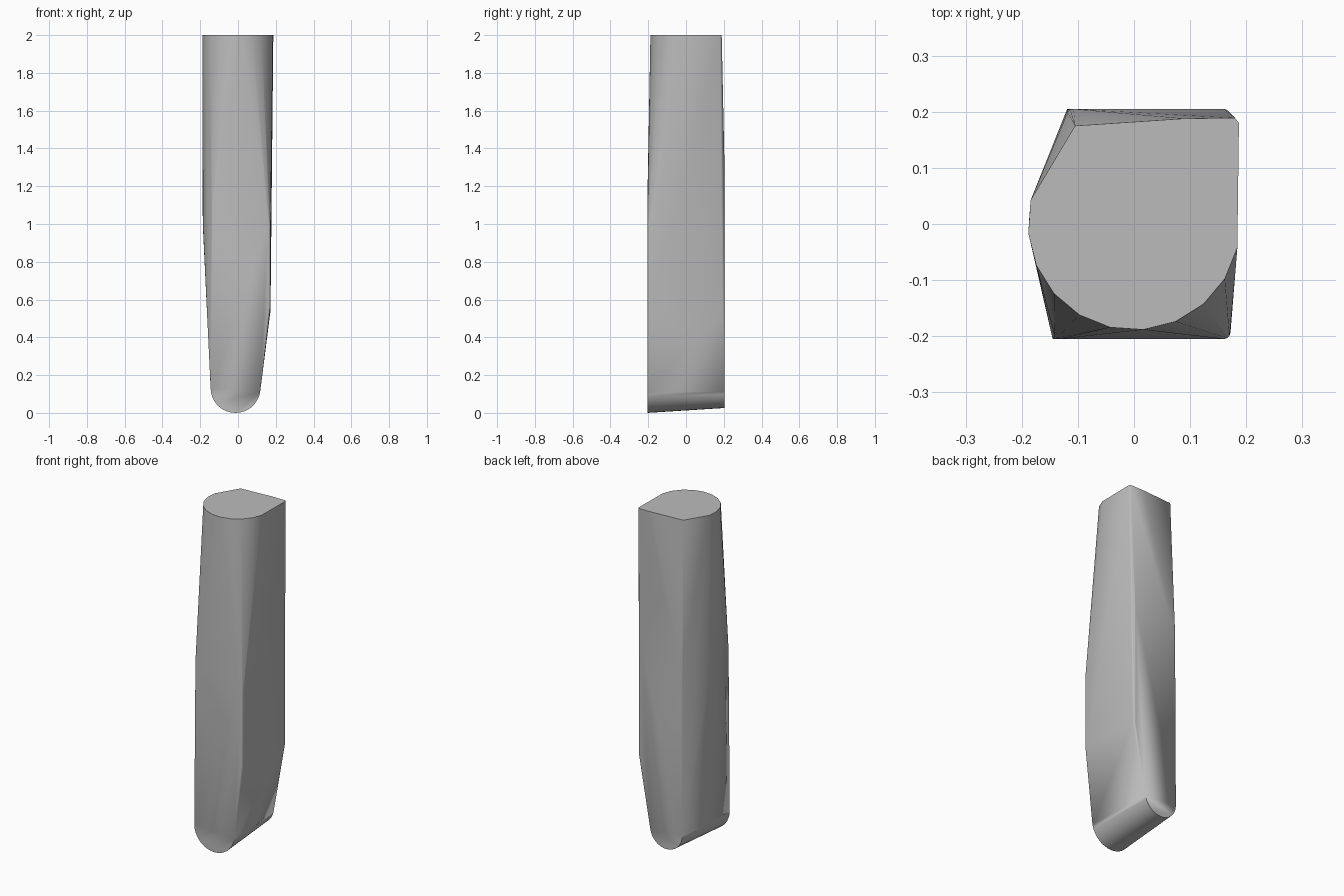
import bpy
import bmesh
from math import sin, cos, pi, radians

cube = bpy.data.objects.get("Cube")
if cube:
    bpy.data.objects.remove(cube, do_unlink=True)


def arc(radius, start, end, steps):
    """Points on an arc, angles in degrees."""
    angles = [radians(start + (end - start) * i / steps) for i in range(steps + 1)]
    return [(radius * cos(a), radius * sin(a)) for a in angles]


points = []

# Top outline: rounded front and right, squared corner at the back
round_side = arc(0.189, 167, 347, 10)
square_side = [(0.185, 0.1), (0.187, 0.18), (0.18, 0.189), (0.09, 0.188), (-0.105, 0.175)]
points += [(x, y, 2.0) for x, y in round_side + square_side]

# The rounded flank runs straight down to mid height
points += [(x, y, 1.0) for x, y in arc(0.187, 165, 198, 3)]

# Rounded foot, tapering towards the back
for y, radius in ((-0.205, 0.132), (0.205, 0.106)):
    points += [(x - 0.013, y, z + 0.132) for x, z in arc(radius, 180, 360, 18)]

# Flat front, back and side: long edges with narrow rounded corners
r = 0.012
for x, y, low, high in ((0.172, -0.205, 0.56, 1.0),
                        (0.172, 0.205, 0.54, 1.25),
                        (-0.143, -0.205, 0.3, 1.1),
                        (-0.12, 0.205, 0.3, 1.2)):
    sx, sy = (1 if x > 0 else -1), (1 if y > 0 else -1)
    for z in (low, high):
        for cx, cy in arc(r, 0, 90, 3):
            points.append((x + sx * (cx - r), y + sy * (cy - r), z))

# Wrap the outlines into one solid block
bm = bmesh.new()
for p in points:
    bm.verts.new(p)
hull = bmesh.ops.convex_hull(bm, input=bm.verts[:])
unused = {g for g in hull["geom_interior"] + hull["geom_unused"]
          if isinstance(g, bmesh.types.BMVert)}
bmesh.ops.delete(bm, geom=list(unused), context="VERTS")
bmesh.ops.dissolve_limit(bm, angle_limit=radians(0.5), verts=bm.verts[:], edges=bm.edges[:])
bmesh.ops.recalc_face_normals(bm, faces=bm.faces[:])

mesh = bpy.data.meshes.new("block")
bm.to_mesh(mesh)
bm.free()
block = bpy.data.objects.new("tapered_block", mesh)
bpy.context.collection.objects.link(block)

# Plain grey material
grey = bpy.data.materials.new("plain grey")
grey.use_nodes = True
colour = (0.5, 0.5, 0.5, 1.0)
grey.diffuse_color = colour
grey.node_tree.nodes["Principled BSDF"].inputs["Base Color"].default_value = colour
mesh.materials.append(grey)

bpy.context.view_layer.objects.active = block
block.select_set(True)
bpy.ops.object.shade_smooth_by_angle(angle=radians(35))
